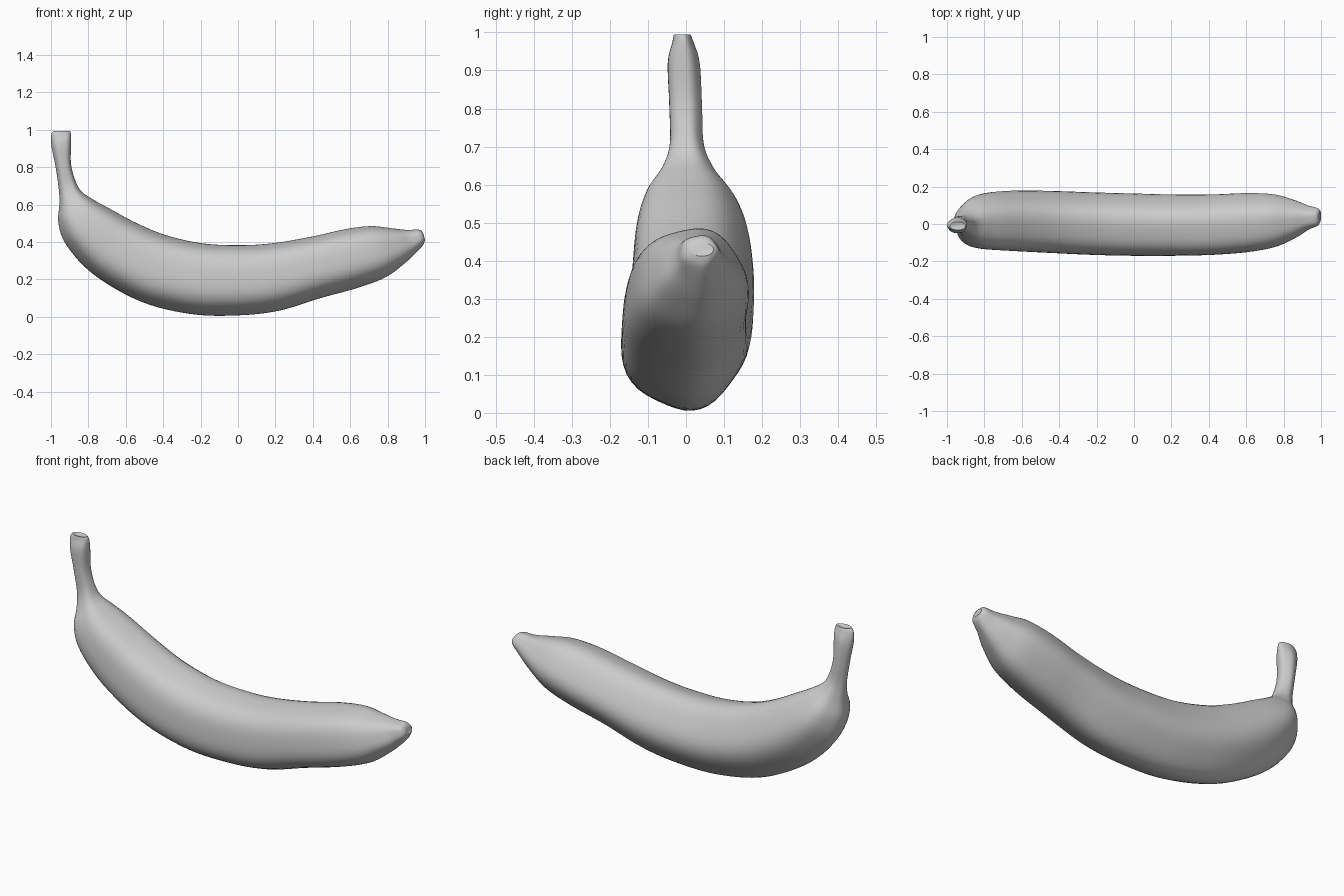
import bpy, bmesh, math
from mathutils import Vector

SEG, STEPS = 48, 6
# Each section: outer x, outer z, inner x, inner z, y min, y max, ridge strength
SECTIONS = [
    (-0.985, 0.995, -0.90, 0.995, -0.032, 0.012, 0.00),
    (-1.000, 0.970, -0.893, 0.978, -0.036, 0.020, 0.02),
    (-0.997, 0.910, -0.892, 0.930, -0.048, 0.036, 0.03),
    (-0.975, 0.800, -0.893, 0.820, -0.044, 0.042, 0.03),
    (-0.958, 0.680, -0.870, 0.730, -0.043, 0.047, 0.03),
    (-0.955, 0.600, -0.838, 0.672, -0.064, 0.076, 0.03),
    (-0.960, 0.500, -0.770, 0.625, -0.108, 0.130, 0.03),
    (-0.915, 0.380, -0.680, 0.575, -0.132, 0.163, 0.03),
    (-0.770, 0.225, -0.540, 0.500, -0.143, 0.178, 0.03),
    (-0.520, 0.082, -0.380, 0.435, -0.154, 0.177, 0.03),
    (-0.250, 0.015, -0.190, 0.393, -0.165, 0.169, 0.03),
    (0.000, 0.008, 0.000, 0.383, -0.170, 0.163, 0.03),
    (0.220, 0.033, 0.180, 0.393, -0.170, 0.158, 0.03),
    (0.440, 0.100, 0.390, 0.428, -0.165, 0.158, 0.03),
    (0.640, 0.155, 0.570, 0.468, -0.150, 0.165, 0.03),
    (0.790, 0.212, 0.710, 0.485, -0.122, 0.158, 0.03),
    (0.890, 0.285, 0.820, 0.474, -0.075, 0.128, 0.03),
    (0.955, 0.345, 0.900, 0.465, -0.030, 0.100, 0.03),
    (0.990, 0.385, 0.968, 0.466, -0.010, 0.086, 0.03),
    (1.000, 0.412, 0.990, 0.448, 0.012, 0.072, 0.00),
]


def spline(a, b, c, d, t):
    return [0.5 * (2*q + (r-p)*t + (2*p-5*q+4*r-s)*t*t + (3*q-p-3*r+s)*t**3)
            for p, q, r, s in zip(a, b, c, d)]


def ring(bm, sec):
    ox, oz, ix, iz, y0, y1, k = sec
    outer, inner = Vector((ox, 0, oz)), Vector((ix, 0, iz))
    pts = []
    for i in range(SEG):
        a = 2 * math.pi * i / SEG
        r = 1 + k * math.cos(5 * (a - math.radians(140)))
        pts.append((r * math.cos(a), r * math.sin(a)))
    us, vs = [p[0] for p in pts], [p[1] for p in pts]
    verts = []
    for u, v in pts:
        fu = (u - min(us)) / (max(us) - min(us))
        fv = (v - min(vs)) / (max(vs) - min(vs))
        co = outer.lerp(inner, fv)
        co.y = y0 + (y1 - y0) * fu
        verts.append(bm.verts.new(co))
    return verts


# Loft the ridged skin from stem to blossom end
bm = bmesh.new()
rings = []
n = len(SECTIONS)
for i in range(n - 1):
    quad = [SECTIONS[min(max(i + j, 0), n - 1)] for j in (-1, 0, 1, 2)]
    for s in range(STEPS):
        rings.append(ring(bm, spline(*quad, s / STEPS)))
rings.append(ring(bm, SECTIONS[-1]))
for a, b in zip(rings, rings[1:]):
    for i in range(SEG):
        j = (i + 1) % SEG
        bm.faces.new((a[i], a[j], b[j], b[i]))

# Cut ends: slightly sunken caps
for loop, sink in ((rings[0], Vector((0, 0, -0.012))), (rings[-1], Vector((-0.006, 0, 0)))):
    centre = sum((v.co for v in loop), Vector()) / SEG + sink
    tip = bm.verts.new(centre)
    for i in range(SEG):
        bm.faces.new((loop[i], loop[(i + 1) % SEG], tip))
bmesh.ops.recalc_face_normals(bm, faces=bm.faces)

mesh = bpy.data.meshes.new("banana")
bm.to_mesh(mesh)
bm.free()
banana = bpy.data.objects.new("banana", mesh)
bpy.context.collection.objects.link(banana)
bpy.context.view_layer.objects.active = banana
banana.select_set(True)
bpy.ops.object.shade_smooth_by_angle(angle=math.radians(45))
